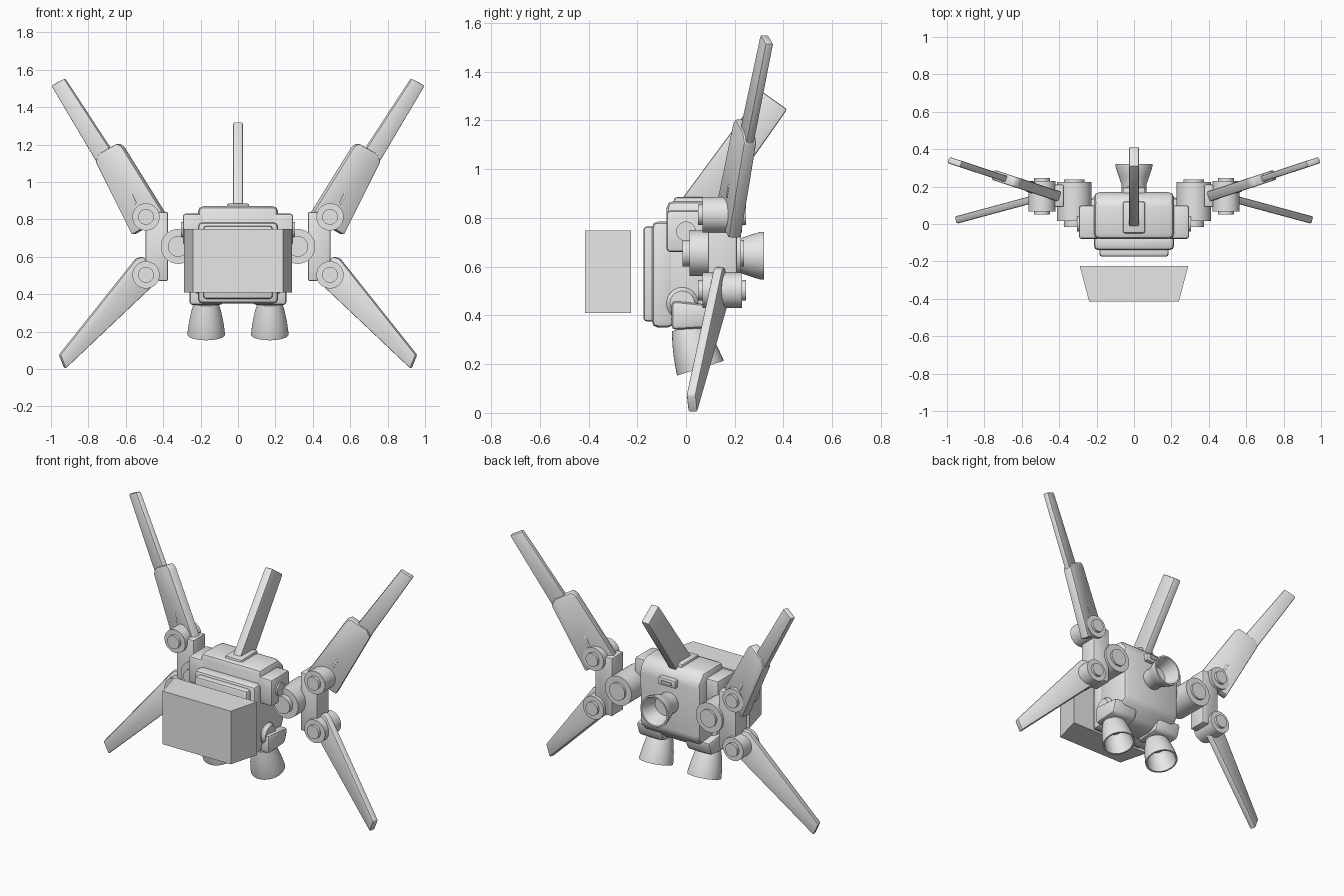
import bpy, bmesh, math
from mathutils import Vector

if "Cube" in bpy.data.objects:
    bpy.data.objects.remove(bpy.data.objects["Cube"])

grey = bpy.data.materials.new("light_grey")
grey.use_nodes = True
grey.diffuse_color = (0.8, 0.8, 0.8, 1)
grey.node_tree.nodes["Principled BSDF"].inputs["Base Color"].default_value = (0.8, 0.8, 0.8, 1)


def finish(name, bm, bevel=0.0, mirror=False, segments=2):
    bmesh.ops.recalc_face_normals(bm, faces=bm.faces)
    if bevel:
        bmesh.ops.bevel(bm, geom=bm.edges[:], offset=bevel, segments=segments,
                        profile=0.5, affect='EDGES', clamp_overlap=True)
    mesh = bpy.data.meshes.new(name)
    bm.to_mesh(mesh)
    bm.free()
    mesh.materials.append(grey)
    ob = bpy.data.objects.new(name, mesh)
    bpy.context.collection.objects.link(ob)
    bpy.ops.object.select_all(action='DESELECT')
    bpy.context.view_layer.objects.active = ob
    ob.select_set(True)
    bpy.ops.object.shade_smooth_by_angle(angle=math.radians(35))
    if mirror:
        ob.modifiers.new("mirror", 'MIRROR')
    return ob


def prism(name, points, offset, bevel=0.0, mirror=False):
    """Flat outline pushed along an offset vector."""
    bm = bmesh.new()
    a = [bm.verts.new(p) for p in points]
    b = [bm.verts.new(Vector(p) + Vector(offset)) for p in points]
    bm.faces.new(a)
    bm.faces.new(b[::-1])
    n = len(a)
    for i in range(n):
        j = (i + 1) % n
        bm.faces.new((a[i], b[i], b[j], a[j]))
    return finish(name, bm, bevel, mirror)


def box(name, x, y, z, bevel=0.0, mirror=False):
    pts = [(x[0], y[0], z[0]), (x[1], y[0], z[0]), (x[1], y[0], z[1]), (x[0], y[0], z[1])]
    return prism(name, pts, (0, y[1] - y[0], 0), bevel, mirror)


def lathe(name, profile, origin, axis, mirror=False, steps=40):
    """Spin (radius, distance) pairs around an axis."""
    bm = bmesh.new()
    turn = Vector((0, 0, 1)).rotation_difference(Vector(axis)).to_matrix()
    rings = []
    for r, h in profile:
        ring = []
        for i in range(steps if r else 1):
            t = math.tau * i / steps
            ring.append(bm.verts.new(Vector(origin) + turn @ Vector((r * math.cos(t), r * math.sin(t), h))))
        rings.append(ring)
    for a, b in zip(rings, rings[1:]):
        for i in range(steps):
            j = (i + 1) % steps
            quad = [a[i % len(a)], a[j % len(a)], b[j % len(b)], b[i % len(b)]]
            bm.faces.new(list(dict.fromkeys(quad)))
    return finish(name, bm, 0, mirror)


def wing(name, outline, plane, thick):
    """Blade outlined in x and z, lying in a slanted plane."""
    base, slope = plane
    n = Vector((-slope, 1, 0)).normalized() * thick
    pts = [Vector((x, base + slope * x, z)) - n / 2 for x, z in outline]
    return prism(name, pts, n, 0.008, True)


# Central body
side = [(-0.08, 0.36), (0.07, 0.36), (0.17, 0.45), (0.17, 0.81), (0.12, 0.87), (-0.08, 0.87)]
prism("main_body", [(-0.215, y, z) for y, z in side], (0.43, 0, 0), 0.03)
box("front_panel", (-0.215, 0.215), (-0.14, -0.05), (0.35, 0.785), 0.025)
box("front_panel_raised", (-0.185, 0.185), (-0.175, -0.12), (0.375, 0.765), 0.015)
box("shoulder_pod", (0.18, 0.295), (-0.08, 0.1), (0.66, 0.83), 0.015, True)
lathe("shoulder_disc", [(0, 0), (0.04, 0), (0.04, 0.03), (0, 0.03)], (0.275, 0, 0.745), (1, 0, 0), True)
box("rear_latch", (-0.06, 0.06), (0.15, 0.195), (0.755, 0.805), 0.008)
box("rear_latch_bar", (-0.035, 0.035), (0.19, 0.202), (0.772, 0.788))

# Top fin
fin = [(-0.03, 0.86), (0.31, 1.32), (0.415, 1.245), (0.11, 0.81)]
prism("top_fin", [(-0.027, y, z) for y, z in fin], (0.054, 0, 0), 0.008)
box("fin_base", (-0.06, 0.06), (-0.05, 0.12), (0.85, 0.885), 0.012)

# Floating front block
prism("front_block", [(-0.29, -0.225, 0.41), (0.29, -0.225, 0.41),
                      (0.24, -0.415, 0.41), (-0.24, -0.415, 0.41)], (0, 0, 0.338))

# Nozzles: outer bell, rim and hollow inside
bell = [(0, 0), (0.065, 0), (0.08, 0.05), (0.092, 0.11), (0.1, 0.17), (0.1, 0.18),
        (0.09, 0.18), (0.08, 0.1), (0.06, 0.05), (0, 0.05)]
lathe("lower_nozzle", bell, (0.17, 0.005, 0.355), (0, 0.3, -0.95), True)
rear_bell = [(0, 0), (0.065, 0), (0.068, 0.08), (0.082, 0.12), (0.098, 0.17), (0.098, 0.185),
             (0.088, 0.185), (0.06, 0.09), (0, 0.09)]
lathe("rear_nozzle", rear_bell, (0, 0.135, 0.645), (0, 1, 0))
prism("nozzle_pod", [(0.08, -0.06, 0.34), (0.08, 0.11, 0.35), (0.08, 0.14, 0.44), (0.08, -0.06, 0.46)],
      (0.18, 0, 0), 0.02, True)
lathe("nozzle_pivot", [(0, 0), (0.065, 0), (0.065, 0.12), (0.05, 0.14), (0, 0.14)],
      (0.1, -0.015, 0.45), (1, 0, 0), True)

# Wing joints
joint = [(0, -0.015), (0.055, -0.015), (0.055, 0.015), (0.093, 0.015), (0.093, 0.225),
         (0.055, 0.225), (0.055, 0.238), (0, 0.238)]
lathe("wing_joint", joint, (0.32, 0, 0.655), (0, 1, 0), True)
bracket = [(0.375, 0.84), (0.42, 0.84), (0.495, 0.75), (0.495, 0.57), (0.42, 0.47), (0.375, 0.47)]
prism("wing_bracket", [(x, 0.09, z) for x, z in bracket], (0, 0.12, 0), 0.008, True)
hinge = [(0, 0.05), (0.042, 0.05), (0.042, 0.068), (0.073, 0.068), (0.073, 0.23),
         (0.042, 0.23), (0.042, 0.247), (0, 0.247)]
for label, z in (("upper", 0.813), ("lower", 0.503)):
    lathe(label + "_hinge", hinge, (0.492, 0, z), (0, 1, 0), True)

# Wings
upper = (0.015, 0.33)
wing("upper_wing_root", [(0.56, 0.717), (0.755, 1.107), (0.735, 1.15), (0.64, 1.205), (0.615, 1.19),
                         (0.385, 0.82)], upper, 0.055)
wing("upper_wing_tip", [(0.72, 1.05), (0.995, 1.515), (0.925, 1.552), (0.65, 1.13)], upper, 0.035)
wing("upper_wing_slot", [(0.545, 0.875), (0.575, 0.935), (0.56, 0.945), (0.53, 0.885)], upper, 0.062)
wing("lower_wing", [(0.42, 0.48), (0.51, 0.6), (0.545, 0.59), (0.955, 0.075), (0.925, 0.002)],
     (0.278, -0.27), 0.04)
